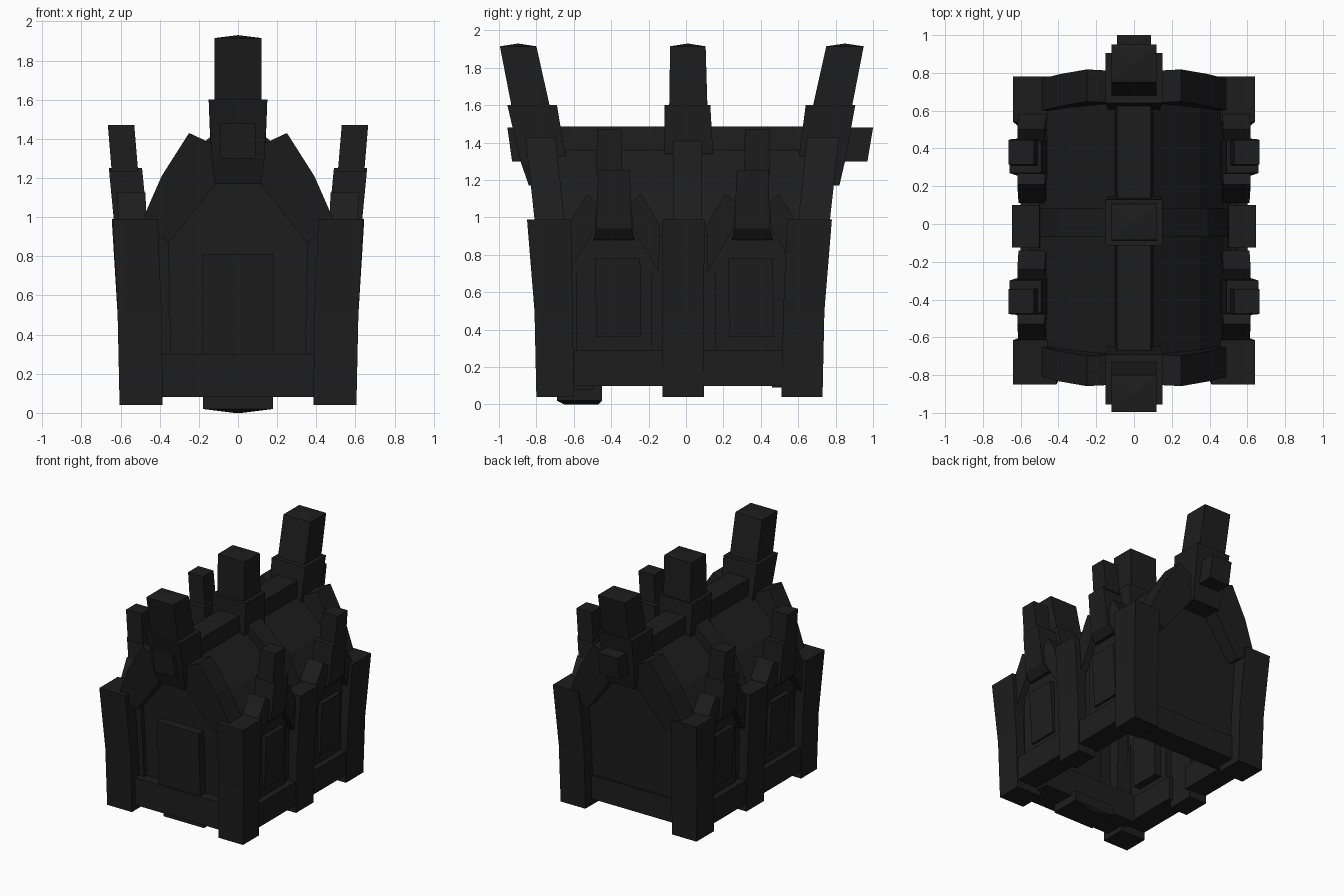
import bpy, bmesh

mat = bpy.data.materials.new("charcoal")
mat.diffuse_color = (0.0125, 0.0125, 0.0125, 1)


def finish(name, bm):
    bmesh.ops.recalc_face_normals(bm, faces=bm.faces)
    me = bpy.data.meshes.new(name)
    bm.to_mesh(me)
    bm.free()
    me.materials.append(mat)
    ob = bpy.data.objects.new(name, me)
    bpy.context.collection.objects.link(ob)
    return ob


def loft(name, rings, s=1, peak=0.0):
    """Block through rectangles (z, x0, x1, y0, y1); s=-1 mirrors it in x."""
    bm = bmesh.new()
    loops = []
    for z, x0, x1, y0, y1 in rings:
        loops.append([bm.verts.new((s * x, y, z)) for x, y in
                      ((x0, y0), (x1, y0), (x1, y1), (x0, y1))])
    for a, b in zip(loops, loops[1:]):
        for i in range(4):
            j = (i + 1) % 4
            bm.faces.new((a[i], a[j], b[j], b[i]))
    bm.faces.new(loops[0][::-1])
    top = bm.faces.new(loops[-1])
    if peak:
        c = top.calc_center_median()
        bmesh.ops.poke(bm, faces=[top])
        bm.verts.ensure_lookup_table()
        bm.verts[-1].co = (c.x, c.y, c.z + peak)
    return finish(name, bm)


def box(name, x0, x1, y0, y1, z0, z1, s=1):
    return loft(name, [(z0, x0, x1, y0, y1), (z1, x0, x1, y0, y1)], s)


def prism(name, pts, place, t0, t1):
    """Extrude a 2D outline between t0 and t1, placed by place(a, b, t)."""
    bm = bmesh.new()
    a = [bm.verts.new(place(u, v, t0)) for u, v in pts]
    b = [bm.verts.new(place(u, v, t1)) for u, v in pts]
    n = len(pts)
    for i in range(n):
        j = (i + 1) % n
        bm.faces.new((a[i], a[j], b[j], b[i]))
    bm.faces.new(a[::-1])
    bm.faces.new(b)
    return finish(name, bm)


# Hollow house shell, open underneath
half = [(0.53, 0.1), (0.55, 0.9), (0.48, 0.96), (0.35, 1.14), (0.1, 1.36)]
outline = half + [(-x, z) for x, z in reversed(half)]
shell = prism("house_shell", outline,
              lambda x, z, t: (x, t + (0.05 if t > 0 else -0.05) * max(0, z - 0.4), z),
              -0.67, 0.63)
bm = bmesh.new()
bm.from_mesh(shell.data)
bmesh.ops.delete(bm, geom=[f for f in bm.faces if f.normal.z < -0.95], context='FACES')
bm.to_mesh(shell.data)
bm.free()

# Roof ridge beam and middle rib
loft("ridge_beam", [(1.34, -0.1, 0.1, -0.72, 0.67), (1.485, -0.09, 0.09, -0.72, 0.67)])
rib = [(0.5, 0.97), (0.39, 1.19), (0.13, 1.42)]
prism("roof_rib", rib + [(-x, z) for x, z in reversed(rib)],
      lambda x, z, t: (x, t, z), -0.07, 0.085)

# Front door, step and end base beams
loft("door", [(0.28, -0.185, 0.185, -0.745, -0.6), (0.81, -0.185, 0.185, -0.765, -0.6)])
loft("door_step", [(0.0, -0.02, 0.02, -0.65, -0.47), (0.02, -0.18, 0.18, -0.69, -0.45),
                   (0.1, -0.18, 0.18, -0.69, -0.45)])
box("front_base_beam", -0.42, 0.42, -0.755, -0.5, 0.08, 0.3)
box("back_base_beam", -0.42, 0.42, 0.46, 0.65, 0.09, 0.28)

# Ridge towers: two stacked blocks each, end ones leaning outward
loft("front_tower_base", [(1.17, -0.12, 0.12, -0.84, -0.62), (1.3, -0.135, 0.135, -0.885, -0.64),
                          (1.6, -0.15, 0.15, -0.955, -0.69)])
loft("front_tower_top", [(1.58, -0.12, 0.12, -0.93, -0.725), (1.915, -0.12, 0.12, -0.995, -0.8)], peak=0.015)
loft("front_tower_block", [(1.3, -0.09, 0.09, -0.93, -0.8), (1.48, -0.09, 0.09, -0.955, -0.8)])
loft("middle_tower_base", [(1.34, -0.14, 0.14, -0.115, 0.145), (1.6, -0.15, 0.15, -0.115, 0.13)])
loft("middle_tower_top", [(1.58, -0.12, 0.12, -0.09, 0.115), (1.915, -0.12, 0.12, -0.085, 0.105)], peak=0.015)
loft("back_tower_base", [(1.17, -0.12, 0.12, 0.59, 0.82), (1.3, -0.135, 0.135, 0.6, 0.85),
                         (1.6, -0.15, 0.15, 0.64, 0.905)])
loft("back_tower_top", [(1.58, -0.12, 0.12, 0.675, 0.885), (1.915, -0.12, 0.12, 0.75, 0.95)], peak=0.015)
loft("back_tower_block", [(1.3, -0.09, 0.09, 0.75, 0.97), (1.48, -0.09, 0.09, 0.75, 1.0)])

gable = [(0.35, 0.87), (0.1, 1.19), (0.1, 1.36), (0.25, 1.43), (0.39, 1.21), (0.5, 0.96)]

for s, side in ((1, "right"), (-1, "left")):
    # Wall posts, flaring outward toward the top
    loft(f"{side}_front_post", [(0.04, 0.385, 0.605, -0.8, -0.6), (0.5, 0.39, 0.615, -0.81, -0.605),
                                (0.99, 0.41, 0.64, -0.85, -0.615)], s)
    loft(f"{side}_middle_post", [(0.04, 0.45, 0.605, -0.125, 0.095), (0.5, 0.46, 0.615, -0.125, 0.095),
                                 (0.99, 0.5, 0.645, -0.125, 0.1)], s)
    loft(f"{side}_back_post", [(0.04, 0.385, 0.605, 0.51, 0.73), (0.5, 0.39, 0.615, 0.52, 0.74),
                               (0.99, 0.41, 0.64, 0.54, 0.78)], s)
    # Frame strips beside the end walls
    loft(f"{side}_front_frame", [(0.2, 0.34, 0.42, -0.7, -0.6), (0.9, 0.355, 0.45, -0.73, -0.6)], s)

    # Heavy gable trims, leaning out at the top
    prism(f"{side}_front_gable_trim", gable,
          lambda x, z, t: (s * x, t - 0.11 * (z - 0.9), z), -0.8, -0.64)
    prism(f"{side}_back_gable_trim", gable,
          lambda x, z, t: (s * x, t + 0.11 * (z - 0.9), z), 0.59, 0.76)

    for c, y0, y1, end in ((-0.385, -0.6, -0.1, "front"), (0.355, 0.08, 0.54, "back")):
        tag = f"{side}_{end}"
        out = -1 if c < 0 else 1
        # Side base beam and window block running deep into the hollow
        box(f"{tag}_side_beam", 0.42, 0.6, y0, y1, 0.1, 0.29, s)
        wc = c + (0.025 if c < 0 else -0.005)
        loft(f"{tag}_window", [(0.36, 0.4, 0.57, wc - 0.12, wc + 0.12),
                               (0.78, 0.4, 0.59, wc - 0.125, wc + 0.115)], s)
        # Dormer wall and its pair of sloping trims
        prism(f"{tag}_dormer_wall", [(-0.2, 0.2), (0.2, 0.2), (0.2, 0.85), (0.11, 1.0), (-0.11, 1.0), (-0.2, 0.85)],
              lambda y, z, t: (s * t, c + y, z), 0.46, 0.553)
        for d in (1, -1):
            prism(f"{tag}_dormer_trim",
                  [(0.24, 0.71), (0.1, 0.94), (0.09, 1.08), (0.145, 1.125), (0.245, 0.96)],
                  lambda y, z, t: (s * (t + 0.04 * (z - 0.8)), c + d * y, z), 0.46, 0.605)
        # Side spire of two stacked blocks
        loft(f"{tag}_spire_base", [(0.88, 0.45, 0.58, c - 0.11, c + 0.11),
                                   (0.94, 0.46, 0.63, c - 0.095, c + 0.095),
                                   (1.25, 0.49, 0.66, c - 0.085, c + 0.085)], s)
        k = c + out * 0.025
        loft(f"{tag}_spire_top", [(1.23, 0.51, 0.645, k - 0.07, k + 0.07),
                                  (1.47, 0.53, 0.665, k - 0.065, k + 0.065)], s)
